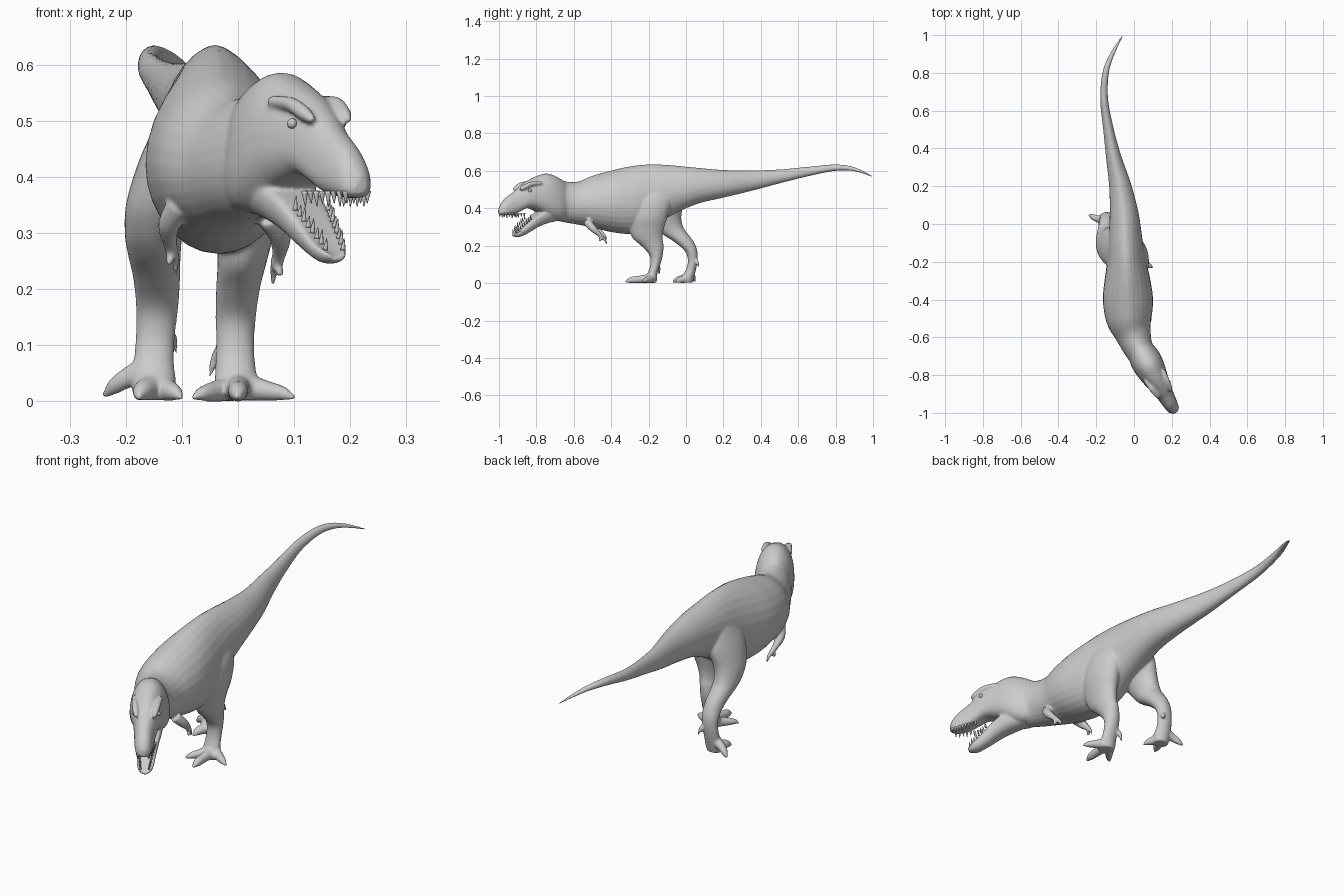
import bpy, bmesh, math
from mathutils import Vector


def spline(rows, n=5):
    """Catmull-Rom interpolation of rows of numbers."""
    out = []
    for i in range(len(rows) - 1):
        a, b = rows[max(i - 1, 0)], rows[i]
        c, d = rows[i + 1], rows[min(i + 2, len(rows) - 1)]
        for k in range(n):
            t = k / n
            out.append([0.5 * (2*q + (r - p)*t + (2*p - 5*q + 4*r - s)*t*t + (3*q - p - 3*r + s)*t**3)
                        for p, q, r, s in zip(a, b, c, d)])
    return out + [list(rows[-1])]


def loft(bm, rings):
    loops = [[bm.verts.new(p) for p in ring] for ring in rings]
    for a, b in zip(loops, loops[1:]):
        for i in range(len(a)):
            j = (i + 1) % len(a)
            bm.faces.new((a[i], a[j], b[j], b[i]))
    bm.faces.new(loops[0][::-1])
    bm.faces.new(loops[-1])


def torso(bm, rows, mid=0.45, top_pow=1.2, low_pow=0.95, dip=0.0, n=28):
    """Rows of (y, x, top, bottom, half width), lofted as upright rings."""
    rows, rings = spline(rows), []
    for i, (y, x, top, bot, hw) in enumerate(rows):
        a, b = rows[max(i - 1, 0)], rows[min(i + 1, len(rows) - 1)]
        t = Vector((b[1] - a[1], b[0] - a[0])).normalized()
        zm, ring = bot + mid * (top - bot), []
        for k in range(n):
            c, s = math.cos(2*math.pi*k/n), math.sin(2*math.pi*k/n)
            w = hw * math.copysign(abs(c) ** (top_pow if s > 0 else low_pow), c)
            z = zm + s * ((top - zm) if s > 0 else (zm - bot))
            if s > 0:
                z -= dip * (1 - c * c)
            ring.append((x - t.y * w, y + t.x * w, z))
        rings.append(ring)
    loft(bm, rings)


def leg(bm, rows, n=24):
    """Rows of (z, x, y, x radius, y radius), lofted as level rings."""
    loft(bm, [[(x + rx*math.cos(2*math.pi*k/n), y + ry*math.sin(2*math.pi*k/n), z) for k in range(n)]
              for z, x, y, rx, ry in spline(rows)])


def tube(bm, rows, n=12):
    """Rows of (x, y, z, radius) swept along their path."""
    rows, rings = spline(rows, 4), []
    u = None
    for i, (x, y, z, r) in enumerate(rows):
        d = (Vector(rows[min(i + 1, len(rows) - 1)][:3]) - Vector(rows[max(i - 1, 0)][:3])).normalized()
        u = (u or d.orthogonal())
        u = (u - d * u.dot(d)).normalized()
        v = d.cross(u)
        rings.append([Vector((x, y, z)) + r * (u*math.cos(2*math.pi*k/n) + v*math.sin(2*math.pi*k/n))
                      for k in range(n)])
    loft(bm, rings)


def finish(bm, name):
    bmesh.ops.recalc_face_normals(bm, faces=bm.faces)
    for f in bm.faces:
        f.smooth = True
    me = bpy.data.meshes.new(name)
    bm.to_mesh(me)
    bm.free()
    ob = bpy.data.objects.new(name, me)
    bpy.context.collection.objects.link(ob)
    return ob


def head_point(y, w, z):
    """Point at sideways offset w from the turned head's axis."""
    return Vector((0.02 + (-0.65 - y) * 0.571 + 0.87 * w, y + 0.5 * w, z))


skin = bmesh.new()

# Tail, trunk and neck
torso(skin, [(1.0, -.058, .572, .566, .004), (.9, -.115, .62, .598, .012), (.8, -.15, .635, .60, .017),
             (.66, -.158, .623, .573, .021), (.5, -.135, .608, .533, .028), (.35, -.107, .603, .493, .041),
             (.2, -.073, .605, .457, .059), (.05, -.052, .618, .42, .077), (-.1, -.045, .632, .35, .092),
             (-.2, -.04, .635, .285, .104), (-.3, -.035, .624, .263, .122), (-.4, -.032, .602, .273, .133),
             (-.5, -.026, .574, .297, .122), (-.58, -.005, .542, .313, .097), (-.65, .02, .545, .325, .08),
             (-.72, .06, .565, .34, .07)])

# Skull with upper jaw
torso(skin, [(-.64, .014, .535, .34, .06), (-.70, .05, .572, .335, .08), (-.75, .078, .586, .355, .081),
             (-.80, .105, .571, .385, .072), (-.85, .135, .545, .402, .058), (-.89, .157, .515, .385, .048),
             (-.92, .174, .488, .370, .043), (-.96, .197, .458, .363, .037), (-.985, .212, .428, .363, .029),
             (-1.0, .22, .40, .37, .012)], mid=.35, top_pow=.9, low_pow=.6)

# Lower jaw, hollowed on top
torso(skin, [(-.68, .037, .42, .335, .05), (-.75, .077, .415, .318, .058), (-.80, .105, .39, .297, .052),
             (-.84, .128, .355, .272, .044), (-.87, .146, .322, .255, .038), (-.90, .163, .294, .245, .033),
             (-.925, .178, .276, .25, .018)], mid=.6, top_pow=.6, low_pow=.8, dip=.02)

# Brow ridges
for s in (-1, 1):
    tube(skin, [(*head_point(y, s * w, z), r) for y, w, z, r in
                ((-.80, .055, .535, .01), (-.85, .047, .53, .013), (-.885, .04, .512, .013), (-.905, .036, .50, .006))])

# Forward leg and trailing leg
leg(skin, [(.54, .0, -.19, .03, .07), (.45, .012, -.19, .06, .115), (.36, .018, -.205, .06, .108),
           (.29, .012, -.212, .05, .094), (.24, .006, -.205, .043, .08), (.2, .0, -.18, .039, .06),
           (.15, -.004, -.16, .036, .036), (.1, -.005, -.164, .034, .027), (.05, -.004, -.18, .037, .027),
           (.025, .0, -.19, .042, .036), (.002, .0, -.19, .036, .032)])
leg(skin, [(.54, -.09, -.1, .03, .07), (.45, -.11, -.12, .058, .11), (.36, -.14, -.115, .058, .09),
           (.3, -.15, -.09, .052, .075), (.26, -.149, -.055, .047, .068), (.22, -.145, -.01, .042, .052),
           (.17, -.144, .028, .038, .033), (.12, -.147, .036, .035, .026), (.07, -.15, .026, .036, .027),
           (.03, -.15, .008, .04, .035), (.002, -.15, .005, .034, .03)])

# Toes and spur claws
TOES = [[(0, -.18, .026, .026), (.0, -.25, .02, .02), (0, -.295, .016, .017), (0, -.325, .005, .004)],
        [(.01, -.18, .026, .025), (.055, -.205, .018, .018), (.08, -.22, .014, .013), (.102, -.23, .006, .004)],
        [(-.01, -.18, .024, .024), (-.045, -.225, .017, .018), (-.065, -.25, .013, .013), (-.082, -.265, .005, .004)],
        [(-.15, .01, .028, .026), (-.165, -.03, .021, .02), (-.173, -.05, .016, .016), (-.178, -.072, .005, .004)],
        [(-.14, .01, .026, .024), (-.12, -.025, .018, .018), (-.11, -.04, .014, .013), (-.10, -.055, .005, .004)],
        [(-.16, .02, .06, .024), (-.2, .03, .04, .018), (-.222, .04, .025, .014), (-.24, .05, .008, .004)],
        [(-.025, -.155, .1, .012), (-.04, -.145, .075, .01), (-.052, -.145, .042, .002)],
        [(-.13, .045, .13, .012), (-.117, .06, .11, .01), (-.11, .07, .085, .002)]]
for path in TOES:
    tube(skin, path)

# Small forearms with two fingers each
for s, x, dz in ((1, .07, 0), (-1, -.118, .02)):
    tube(skin, [(x - s*.015, -.53, .33 + dz, .024), (x + s*.005, -.5, .295 + dz, .02),
                (x + s*.003, -.465, .262 + dz, .013), (x - s*.002, -.45, .245 + dz, .012)])
    for dx, dy, end in ((-.006, .028, .205), (.004, -.015, .222)):
        tube(skin, [(x - s*.002, -.453, .25 + dz, .01), (x + s*dx, -.45 + dy*.6, .23 + dz, .008),
                    (x + s*dx*1.4, -.45 + dy, end + dz, .003)])

body = finish(skin, "body")
remesh = body.modifiers.new("blend", 'REMESH')
remesh.mode = 'VOXEL'
remesh.voxel_size = 0.005
remesh.use_smooth_shade = True
smooth = body.modifiers.new("soften", 'SMOOTH')
smooth.factor, smooth.iterations = 0.5, 5

# Teeth along both jaws
teeth = bmesh.new()
for s in (-1, 1):
    for i in range(8):
        t = i / 7
        y, w = -.885 - .1 * t, .041 - .018 * t
        p, q = head_point(y, s * w, .375), head_point(y, s * w * .95, .347 + .006 * (i % 2))
        tube(teeth, [(*p, .006), (*q, .0008)], 8)
        y, w, z = -.845 - .07 * t, .034 - .016 * t, .34 - .07 * t
        p, q = head_point(y, s * w, z), head_point(y - .004, s * w, z + .026 - .006 * (i % 2))
        tube(teeth, [(*p, .005), (*q, .0008)], 8)
finish(teeth, "teeth")

# Eyes under the brow ridges
eyes = bmesh.new()
for s in (-1, 1):
    ball = bmesh.ops.create_uvsphere(eyes, u_segments=16, v_segments=10, radius=.009)
    bmesh.ops.translate(eyes, verts=ball["verts"], vec=head_point(-.86, s * .05, .495))
finish(eyes, "eyes")
